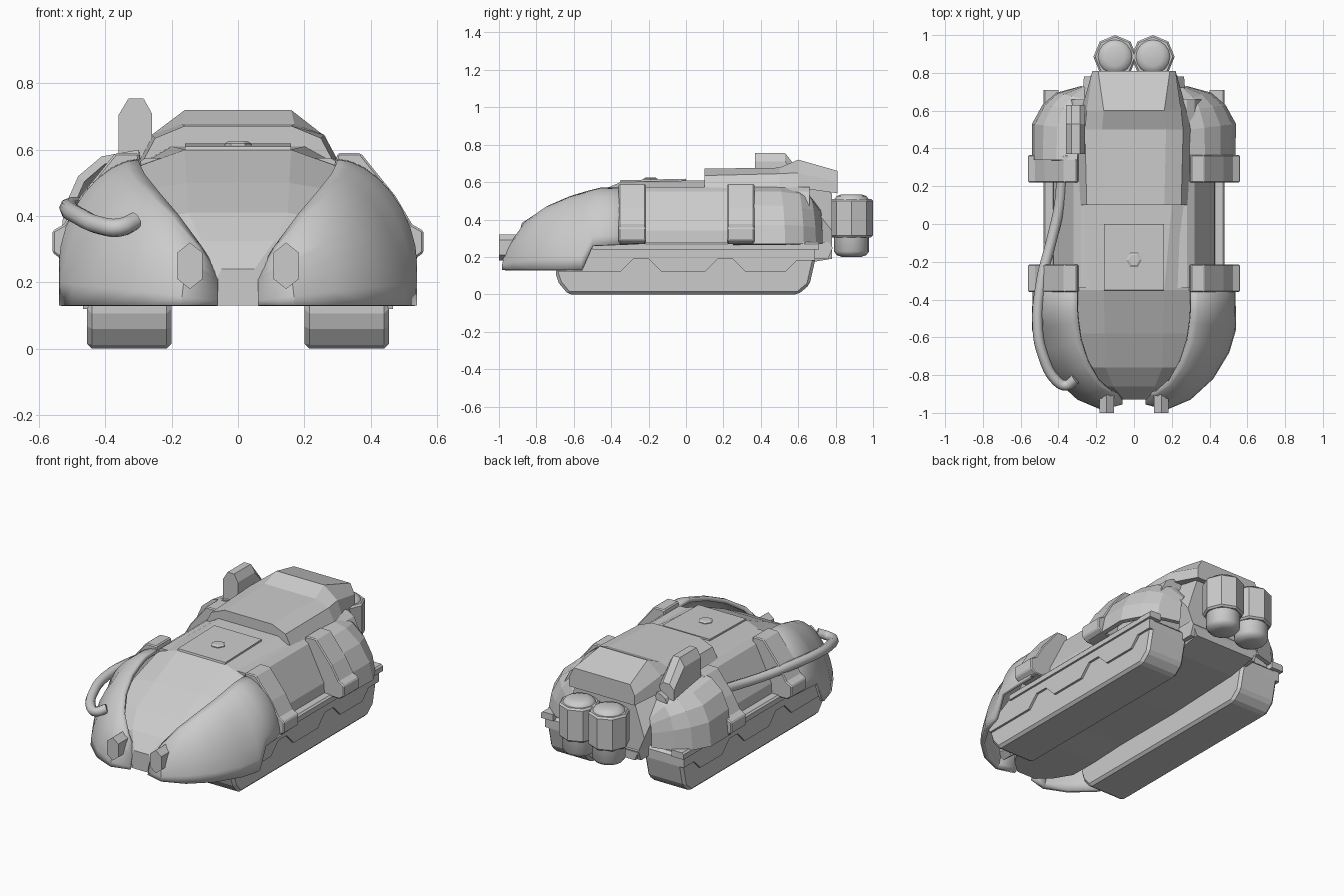
import bpy, bmesh, math
from mathutils import Vector

if "Cube" in bpy.data.objects:
    bpy.data.objects.remove(bpy.data.objects["Cube"])


def loft(name, rings, closed=True, smooth=0, bevel=0, thick=0):
    """Skin a list of point rings; closed rings get end caps."""
    bm = bmesh.new()
    rows = [[bm.verts.new(p) for p in r] for r in rings]
    n = len(rows[0])
    for a, b in zip(rows, rows[1:]):
        for i in range(n if closed else n - 1):
            j = (i + 1) % n
            bm.faces.new((a[i], a[j], b[j], b[i]))
    if closed:
        bm.faces.new(rows[0])
        bm.faces.new(rows[-1])
    bmesh.ops.recalc_face_normals(bm, faces=bm.faces)
    if not closed:
        bm.normal_update()
        if sum(f.normal.z for f in bm.faces) < 0:
            bmesh.ops.reverse_faces(bm, faces=bm.faces)
    me = bpy.data.meshes.new(name)
    bm.to_mesh(me)
    bm.free()
    ob = bpy.data.objects.new(name, me)
    bpy.context.collection.objects.link(ob)
    if thick:
        m = ob.modifiers.new("shell", 'SOLIDIFY')
        m.thickness, m.offset = thick, -1
    if bevel:
        m = ob.modifiers.new("bevel", 'BEVEL')
        m.width, m.segments = bevel, 1
    if smooth:
        bpy.ops.object.select_all(action='DESELECT')
        bpy.context.view_layer.objects.active = ob
        ob.select_set(True)
        bpy.ops.object.shade_smooth_by_angle(angle=math.radians(smooth))
    return ob


def along_x(name, prof, x0, x1, **kw):
    return loft(name, [[(x, y, z) for y, z in prof] for x in (x0, x1)], **kw)


def along_y(name, prof, y0, y1, s=1, **kw):
    return loft(name, [[(s * x, y, z) for x, z in prof] for y in (y0, y1)], **kw)


def lathe(name, prof, x, y, sides, **kw):
    return loft(name, [[(x + r * math.cos(2 * math.pi * k / sides),
                         y + r * math.sin(2 * math.pi * k / sides), z)
                        for k in range(sides)] for r, z in prof], **kw)


def symmetric(name, sections, **kw):
    """Sections: y, then half-width/height pairs from bottom to top."""
    rings = []
    for y, *v in sections:
        half = list(zip(v[::2], v[1::2]))
        rings.append([(-x, y, z) for x, z in half] + [(x, y, z) for x, z in reversed(half)])
    return loft(name, rings, **kw)


def fender(name, s, stations, steps, power=1.0, **kw):
    """Stations: outer x, y, bottom z, then inner x, y, z; elliptical sweep between."""
    rings = []
    for xo, yo, zb, xi, yi, zi in stations:
        ring = []
        for k in range(steps + 1):
            t = k / steps * math.pi / 2
            u, w = math.sin(t) ** power, max(math.cos(t), 0) ** power
            ring.append((s * (xi + (xo - xi) * u), yi + (yo - yi) * u, zb + (zi - zb) * w))
        rings.append(ring)
    return loft(name, rings, closed=False, thick=0.025, **kw)


# central hull with hood, roof and tail
symmetric("hull", [
    (-0.93, .06, .13, .075, .19, .05, .24),
    (-0.86, .14, .13, .16, .30, .11, .325),
    (-0.76, .20, .13, .265, .39, .15, .41),
    (-0.58, .20, .13, .30, .475, .155, .50),
    (-0.35, .20, .14, .30, .55, .16, .60),
    (0.10, .20, .14, .29, .56, .20, .61),
    (0.60, .20, .16, .28, .57, .20, .62),
    (0.78, .20, .19, .265, .34, .20, .54)])
# raised rear deck
symmetric("rear_deck", [
    (0.10, .29, .56, .25, .635, .16, .672),
    (0.50, .30, .57, .26, .645, .17, .677),
    (0.60, .28, .57, .25, .65, .16, .72),
    (0.81, .22, .54, .22, .60, .19, .66)])
# roof hatch and its bolt
along_x("hatch", [(-.355, .59), (0, .60), (0, .618), (-.35, .61)], -.16, .16)
lathe("hatch_bolt", [(.042, .60), (.042, .618), (.03, .625)], 0, -.19, 6)
# tail bumper under the canisters
along_x("tail_plate", [(.64, .19), (.76, .19), (.785, .25), (.76, .28), (.64, .28)], -.23, .23)

front_stations = [
    (.06, -.955, .13, .06, -.90, .23), (.17, -.985, .13, .11, -.89, .31),
    (.30, -.93, .13, .18, -.835, .405), (.42, -.82, .13, .24, -.735, .475),
    (.505, -.68, .13, .28, -.62, .525), (.54, -.56, .13, .295, -.52, .555),
    (.54, -.50, .26, .30, -.46, .57), (.535, -.25, .27, .30, -.25, .575)]
rear_stations = [
    (.535, .25, .27, .30, .25, .575), (.54, .53, .27, .29, .50, .575),
    (.485, .63, .27, .28, .60, .56), (.41, .695, .27, .26, .66, .53),
    (.28, .73, .27, .24, .72, .45)]
track = [(-.63, 0), (.60, 0), (.66, .05), (.69, .18), (.69, .25), (-.66, .25), (-.70, .12), (-.68, .06)]
skirt = [(-.52, .25), (-.69, .16), (-.685, .12), (-.35, .12), (-.28, .19), (-.20, .19), (-.13, .12),
         (.10, .12), (.17, .19), (.25, .19), (.32, .12), (.53, .12), (.59, .18), (.69, .18), (.69, .25)]
strap = [(.30, .59), (.37, .59), (.41, .54), (.475, .46), (.525, .375), (.56, .355), (.56, .29),
         (.53, .268), (.40, .268), (.28, .50)]
side_wall = [(.20, .22), (.43, .26), (.425, .34), (.32, .55), (.28, .575), (.20, .575)]

for s, side in ((1, "right"), (-1, "left")):
    # running gear
    along_x("track_" + side, track, s * .20, s * .455, bevel=.015)
    along_x("track_skirt_" + side, skirt, s * .43, s * .468)
    along_y("side_rail_" + side, [(.40, .24), (.48, .24), (.48, .27), (.47, .28), (.40, .28)],
            -.50, .71, s)
    # body sides and fenders
    along_y("side_wall_" + side, side_wall, -.34, .66, s)
    fender("front_fender_" + side, s, front_stations, 8, 1.12, smooth=30)
    if s > 0:
        fender("rear_fender_right", s, rear_stations, 4, 1.15)
    else:
        fender("rear_fender_left", s, rear_stations[1:], 4, .8)
        fender("rear_fender_left_bulge", s, [(.54, .34, .27, .30, .34, .60),
                                             rear_stations[1]], 4, .8)
    # straps over the fenders
    for y, end in ((-.36, "front"), (.22, "rear")):
        along_y(end + "_strap_" + side, strap, y, y + .145, s, bevel=.006)
    # headlight
    hexa = [(.145 + dx, .25 + dz) for dx, dz in
            ((0, .07), (.038, .04), (.038, -.04), (0, -.07), (-.038, -.04), (-.038, .04))]
    along_y("headlight_" + side, hexa, -1.0, -.88, s)
    # rear canister with its wide middle band
    lathe("canister_" + side, [(.05, .20), (.08, .21), (.094, .23), (.094, .505), (.08, .525),
                               (.05, .535)], s * .1, .885, 16, smooth=40)
    lathe("canister_band_" + side, [(.105, .305), (.115, .315), (.115, .50), (.105, .51)],
          s * .1, .885, 8)

# intake box on the left rear, dropping toward the back
box = [(.36, .50, .50), (.36, .705, .60), (.33, .755, .63), (.285, .755, .63), (.26, .71, .60),
       (.26, .50, .50)]
loft("intake_box", [[(-x, .37, z) for x, z, _ in box], [(-x, .53, z) for x, z, _ in box],
                    [(-x, .63, z) for x, _, z in box]])

# hose along the left flank
path = [(-.38, .30, .46), (-.395, .10, .435), (-.44, -.10, .425), (-.49, -.30, .43), (-.51, -.55, .42),
        (-.48, -.70, .40), (-.41, -.83, .37), (-.36, -.855, .365), (-.31, -.82, .385)]
cu = bpy.data.curves.new("hose", 'CURVE')
cu.dimensions = '3D'
cu.bevel_depth, cu.bevel_resolution, cu.use_fill_caps = .028, 2, True
cu.resolution_u = 4
sp = cu.splines.new('BEZIER')
sp.bezier_points.add(len(path) - 1)
for bp, p in zip(sp.bezier_points, path):
    bp.co = Vector(p)
    bp.handle_left_type = bp.handle_right_type = 'AUTO'
bpy.context.collection.objects.link(bpy.data.objects.new("hose", cu))
